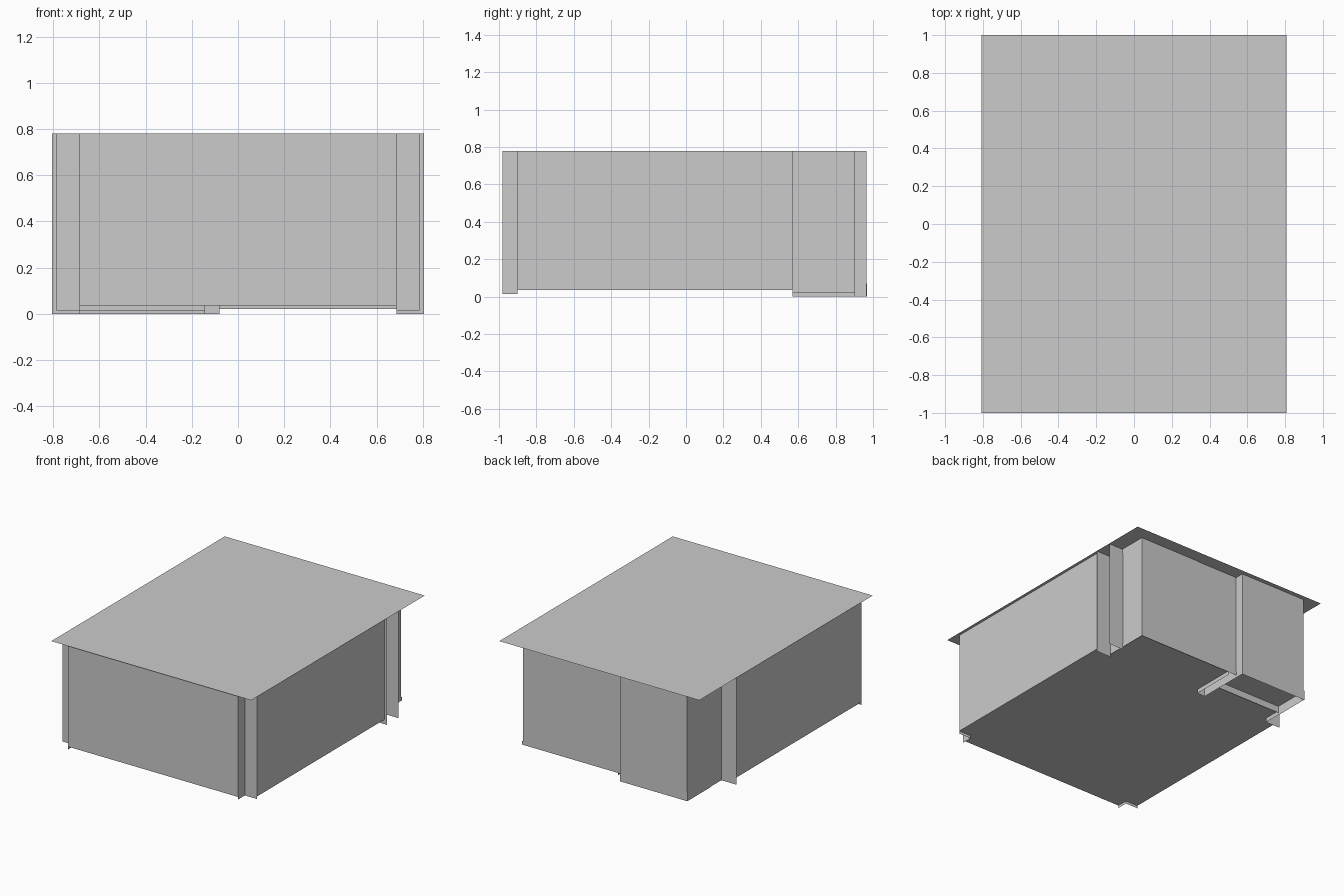
import bpy, bmesh

if "Cube" in bpy.data.objects:
    bpy.data.objects.remove(bpy.data.objects["Cube"])

TOP, FLOOR = 0.78, 0.035


def finish(name, bm):
    me = bpy.data.meshes.new(name)
    bm.to_mesh(me)
    bm.free()
    ob = bpy.data.objects.new(name, me)
    bpy.context.collection.objects.link(ob)
    return ob


def wall(name, path, z0, z1=TOP):
    """Thin upright sheet following a plan path (outside on the right hand)."""
    bm = bmesh.new()
    lo = [bm.verts.new((x, y, z0)) for x, y in path]
    hi = [bm.verts.new((x, y, z1)) for x, y in path]
    for i in range(len(path) - 1):
        bm.faces.new((lo[i], lo[i + 1], hi[i + 1], hi[i]))
    return finish(name, bm)


def slab(name, outline, z, up=False):
    """Flat sheet from a counter-clockwise plan outline."""
    bm = bmesh.new()
    f = bm.faces.new([bm.verts.new((x, y, z)) for x, y in outline])
    if not up:
        f.normal_flip()
    return finish(name, bm)


def rect(x0, x1, y0, y1):
    return [(x0, y0), (x1, y0), (x1, y1), (x0, y1)]


# Ceiling sheet overhanging the room
slab("ceiling", rect(-0.807, 0.807, -1, 1), TOP, up=True)

# Main room floor, notched at the front corners
slab("main_floor", [(-0.685, -0.98), (0.685, -0.98), (0.685, -0.9), (0.785, -0.9),
                    (0.785, 0.57), (-0.785, 0.57), (-0.785, -0.9), (-0.685, -0.9)], FLOOR)

# Front wall and long side walls
wall("front_wall", [(-0.685, -0.98), (0.685, -0.98)], FLOOR)
wall("right_wall", [(0.785, -0.9), (0.785, 0.57)], FLOOR)
wall("left_wall", [(-0.785, 0.57), (-0.785, -0.9)], FLOOR)

# Notched front corners, hanging a little lower than the floor
wall("front_right_corner", [(0.685, -0.98), (0.685, -0.9), (0.785, -0.9)], 0.015)
wall("front_left_corner", [(-0.785, -0.9), (-0.685, -0.9), (-0.685, -0.98)], 0.015)

# Fins where the room steps in towards the back
for side, s in (("right", 1), ("left", -1)):
    wall(side + "_step_fin", [(s * 0.805, 0.57), (s * 0.685, 0.57)][::s], 0)
wall("right_rear_fin", [(0.685, 0.70), (0.805, 0.70)], 0)

# Back right alcove
wall("alcove_right_wall", [(0.685, 0.57), (0.685, 0.9)], 0.02)
wall("alcove_back_wall", [(0.685, 0.9), (-0.145, 0.9)], 0.02)
slab("alcove_floor", rect(-0.08, 0.685, 0.57, 0.9), 0.03)
wall("alcove_skirting", [(0.689, 0.70), (0.689, 0.904), (-0.145, 0.904)], 0.02, 0.045)
wall("alcove_cornice", [(0.689, 0.70), (0.689, 0.904), (0.2, 0.904)], 0.745)

# Back left closet, set deeper than the alcove
wall("closet_shell", [(-0.145, 0.9), (-0.145, 0.965), (-0.685, 0.965), (-0.685, 0.57)], 0)
slab("closet_floor", rect(-0.685, -0.145, 0.70, 0.965), 0.065)
wall("closet_threshold", [(-0.145, 0.70), (-0.685, 0.70)], 0.015, 0.065)
slab("threshold_underside", rect(-0.685, -0.145, 0.57, 0.70), 0.03)
wall("closet_skirting", [(-0.145, 0.969), (-0.689, 0.969), (-0.689, 0.70)], 0, 0.07)

# Partition between alcove and closet, open underneath
wall("partition", [(-0.145, 0.965), (-0.145, 0.57), (-0.08, 0.57), (-0.08, 0.9)], 0)

# Furniture bases just showing through the floor
slab("corner_seat_base", [(-0.46, -0.59), (0.29, -0.60), (0.395, -0.54), (0.395, 0.30),
                          (0.32, 0.30), (0.32, -0.44), (-0.46, -0.44)], 0.031)
slab("side_seat_base", rect(-0.49, -0.42, -0.13, 0.30), 0.031)
